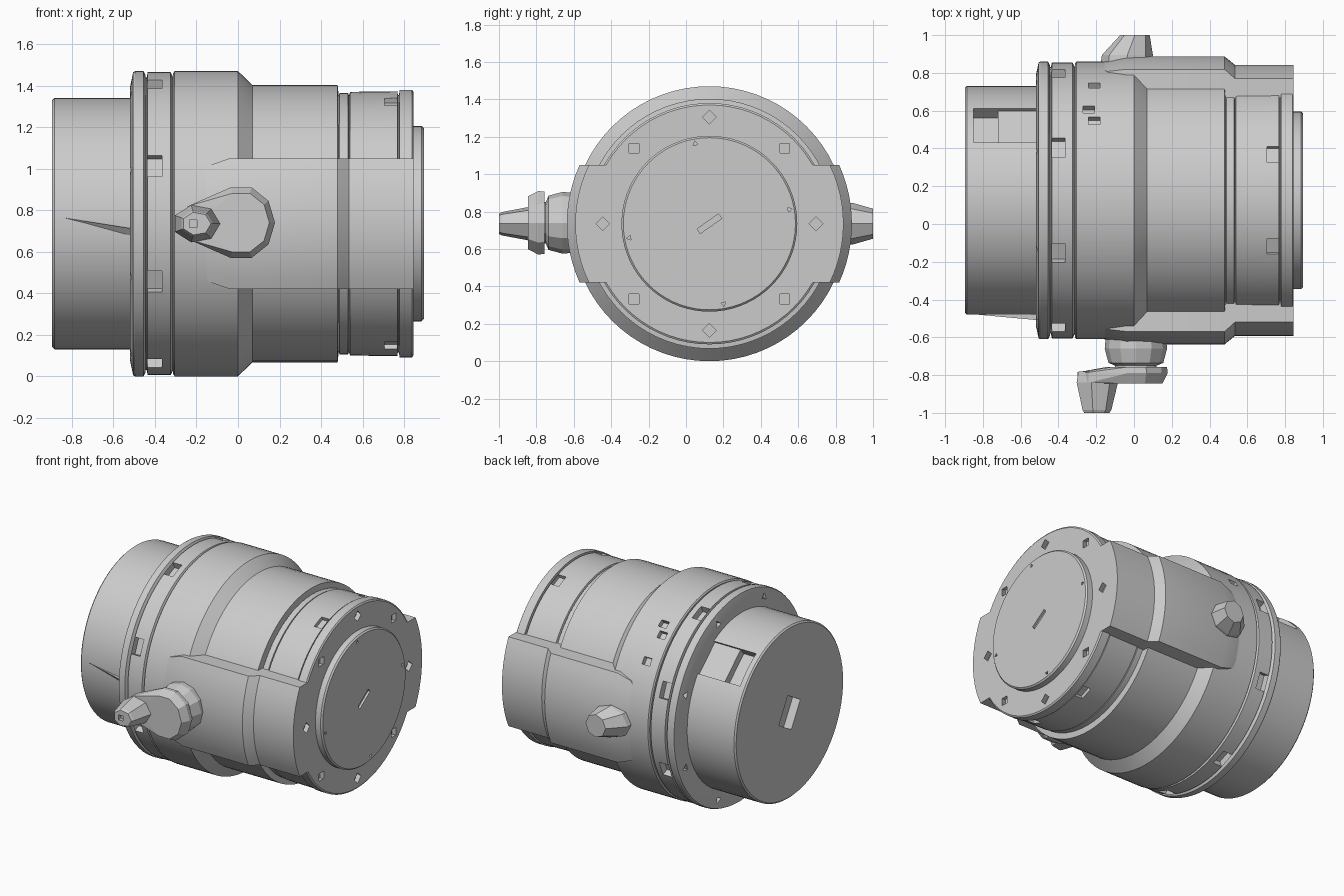
import bpy
import bmesh
from math import sin, cos, pi, sqrt, radians
from mathutils import Matrix, Vector

cube = bpy.data.objects.get("Cube")
if cube:
    bpy.data.objects.remove(cube)

GREY = (0.6, 0.6, 0.6, 1)
mat = bpy.data.materials.new("plain grey")
mat.use_nodes = True
mat.diffuse_color = GREY
mat.node_tree.nodes["Principled BSDF"].inputs["Base Color"].default_value = GREY

AXIS = Vector((0, 0.125, 0.735))  # the drive axis runs along x through here


def make(name, bm):
    bmesh.ops.recalc_face_normals(bm, faces=bm.faces)
    mesh = bpy.data.meshes.new(name)
    bm.to_mesh(mesh)
    bm.free()
    obj = bpy.data.objects.new(name, mesh)
    obj.data.materials.append(mat)
    bpy.context.collection.objects.link(obj)
    return obj


def skin(name, rings):
    """Close a solid through rings that share one point count."""
    bm = bmesh.new()
    loops = [[bm.verts.new(p) for p in ring] for ring in rings]
    n = len(loops[0])
    for a, b in zip(loops, loops[1:]):
        for i in range(n):
            j = (i + 1) % n
            bm.faces.new((a[i], a[j], b[j], b[i]))
    bm.faces.new(loops[0])
    bm.faces.new(loops[-1])
    return make(name, bm)


def turned_x(name, profile, sides=72):
    """Turn (x, radius) pairs about the drive axis."""
    return skin(name, [[AXIS + Vector((x, r * cos(2 * pi * i / sides), r * sin(2 * pi * i / sides)))
                        for i in range(sides)] for x, r in profile])


def turned_y(name, profile, cx, cz, sides, squash=1.0):
    """Turn (y, radius) pairs about an axis along y."""
    return skin(name, [[(cx + r * cos(2 * pi * i / sides), y, cz + squash * r * sin(2 * pi * i / sides))
                        for i in range(sides)] for y, r in profile])


def around(x, radius, degrees):
    """Matrix placing something at an angle around the drive axis."""
    return (Matrix.Translation(AXIS) @ Matrix.Rotation(radians(degrees), 4, 'X')
            @ Matrix.Translation((x, radius, 0)))


def boxes(spots, size):
    bm = bmesh.new()
    for m in spots:
        bmesh.ops.create_cube(bm, size=1, matrix=m @ Matrix.Diagonal((*size, 1)))
    return make("cutter", bm)


def cones(spots, radius, depth, sides=4):
    """Tapered pits, widest in the middle, pointing both ways along x."""
    bm = bmesh.new()
    for m in spots:
        for side in (1,):
            bmesh.ops.create_cone(bm, cap_ends=True, segments=sides, radius1=radius,
                                  radius2=radius * 0.35, depth=depth,
                                  matrix=m @ Matrix.Rotation(radians(90 * side), 4, 'Y'))
    return make("cutter", bm)


def cut(targets, cutter):
    for obj in targets:
        mod = obj.modifiers.new("cut", 'BOOLEAN')
        mod.operation = 'DIFFERENCE'
        mod.solver = 'EXACT'
        mod.object = cutter
        bpy.context.view_layer.update()
        with bpy.context.temp_override(object=obj, active_object=obj):
            bpy.ops.object.modifier_apply(modifier="cut")
    bpy.data.objects.remove(cutter)


# Turned housing, from the motor end to the output end
motor = turned_x("motor_can", [(-0.895, 0.595), (-0.885, 0.605), (-0.48, 0.605)])
flange = turned_x("rear_flange", [(-0.52, 0.66), (-0.505, 0.73), (-0.495, 0.735), (-0.455, 0.735), (-0.445, 0.715)])
clamp = turned_x("clamp_ring", [(-0.46, 0.705), (-0.44, 0.705), (-0.435, 0.73), (-0.325, 0.73), (-0.315, 0.71), (-0.3, 0.71)])
body = turned_x("main_body", [(-0.312, 0.725), (-0.305, 0.735), (0, 0.735), (0.07, 0.668), (0.48, 0.668),
                              (0.485, 0.62), (0.49, 0.63), (0.53, 0.63), (0.535, 0.615), (0.56, 0.615)])
neck = turned_x("front_sleeve", [(0.535, 0.62), (0.54, 0.635), (0.768, 0.638), (0.77, 0.62), (0.79, 0.62)])
nose = turned_x("front_ring", [(0.776, 0.62), (0.778, 0.645), (0.838, 0.645), (0.845, 0.635)])
disc = turned_x("output_disc", [(0.8, 0.47), (0.885, 0.47), (0.895, 0.46)])

# Curved side pads, given as x, radius and half height
STATIONS = [(-0.185, 0.73, 0.2), (-0.14, 0.738, 0.28), (-0.04, 0.762, 0.315), (0.48, 0.762, 0.315),
            (0.535, 0.717, 0.315), (0.845, 0.717, 0.315)]
pads = []
for side, label in ((-1, "front_pad"), (1, "back_pad")):
    rings = []
    for x, r, h in STATIONS:
        heights = [h * (k / 6 - 1) for k in range(13)]
        ring = [AXIS + Vector((x, side * sqrt(r * r - z * z), z)) for z in heights]
        ring += [AXIS + Vector((x, side * 0.5, z)) for z in (h, -h)]
        rings.append(ring)
    pads.append(skin(label, rings))

# Bolt notches around the rings and bolt pits on the end faces
half_steps = [22.5 + 45 * k for k in range(8)]
steps = [45 * k for k in range(8)]
cut([clamp], boxes([around(-0.4, 0.73, a) for a in half_steps], (0.07, 0.1, 0.11)))
cut([neck], boxes([around(0.735, 0.64, a) for a in half_steps], (0.06, 0.06, 0.09)))
cut([nose] + pads, cones([around(0.845, 0.57, a) for a in steps], 0.055, 0.08))
cut([flange], cones([around(-0.515, 0.67, a) for a in half_steps], 0.04, 0.06, 3))
cut([disc], cones([around(0.89, 0.435, a + 10) for a in steps[::2]], 0.025, 0.04, 3))
cut([disc], boxes([around(0.895, 0, 35)], (0.03, 0.14, 0.03)))

# Connector pocket and shaft socket in the motor can
cut([motor], boxes([around(-0.785, 0.6, 48)], (0.13, 0.16, 0.24)))
cut([motor], boxes([around(-0.61, 0.64, 48)], (0.24, 0.13, 0.24)))
cut([motor], boxes([around(-0.895, 0, 30)], (0.12, 0.16, 0.2)))

# Small drilled recesses in the upper back of the body
cut([body], boxes([around(-0.21, 0.73, a) for a in (34, 55)] + [around(-0.24, 0.73, 49)],
                  (0.06, 0.06, 0.05)))

# Thin rib on the front of the motor can
skin("motor_rib", [[(-0.88, -0.475, 0.77), (-0.88, -0.475, 0.765), (-0.88, -0.46, 0.767)],
                   [(-0.5, -0.51, 0.71), (-0.5, -0.47, 0.665), (-0.5, -0.46, 0.71)]])

# Front lever: hub, swing plate and angled grip
turned_y("lever_hub", [(-0.6, 0.16), (-0.66, 0.165), (-0.735, 0.145), (-0.75, 0.11), (-0.78, 0.11)], 0.01, 0.74, 12)
bm = bmesh.new()
for k in range(10):
    a = 2 * pi * k / 10
    for y, grow in ((-0.757, 1.0), (-0.79, 1.02), (-0.845, 0.85)):
        bm.verts.new((0.015 + 0.16 * grow * cos(a), y, 0.74 + 0.175 * grow * sin(a)))
for y in (-0.785, -0.84):
    for x, z in ((-0.3, 0.74), (-0.24, 0.66), (-0.24, 0.82)):
        bm.verts.new((x, y, z))
hull = bmesh.ops.convex_hull(bm, input=bm.verts)
loose = [v for v in hull["geom_interior"] if isinstance(v, bmesh.types.BMVert)]
bmesh.ops.delete(bm, geom=loose, context='VERTS')
make("lever_plate", bm)
grip = turned_y("lever_grip", [(-0.78, 0.105), (-0.84, 0.115), (-0.985, 0.08), (-1.0, 0.07)], -0.2, 0.735, 7, 0.8)
cut([grip], boxes([Matrix.Translation((-0.215, -1.0, 0.735))], (0.035, 0.06, 0.035)))

# Back plug, leaning slightly along x
plug_rings = []
for y, cx, rx, rz in ((0.82, -0.04, 0.14, 0.115), (0.895, -0.035, 0.135, 0.11), (1.0, 0.005, 0.078, 0.08)):
    plug_rings.append([(cx + rx * cos(pi * k / 4), y, 0.735 + rz * sin(pi * k / 4)) for k in range(8)])
skin("back_plug", plug_rings)

# Smooth the turned parts, keep the small fittings faceted
bpy.ops.object.select_all(action='DESELECT')
for obj in [motor, flange, clamp, body, neck, nose, disc] + pads:
    obj.select_set(True)
    bpy.context.view_layer.objects.active = obj
bpy.ops.object.shade_smooth_by_angle(angle=radians(25))
